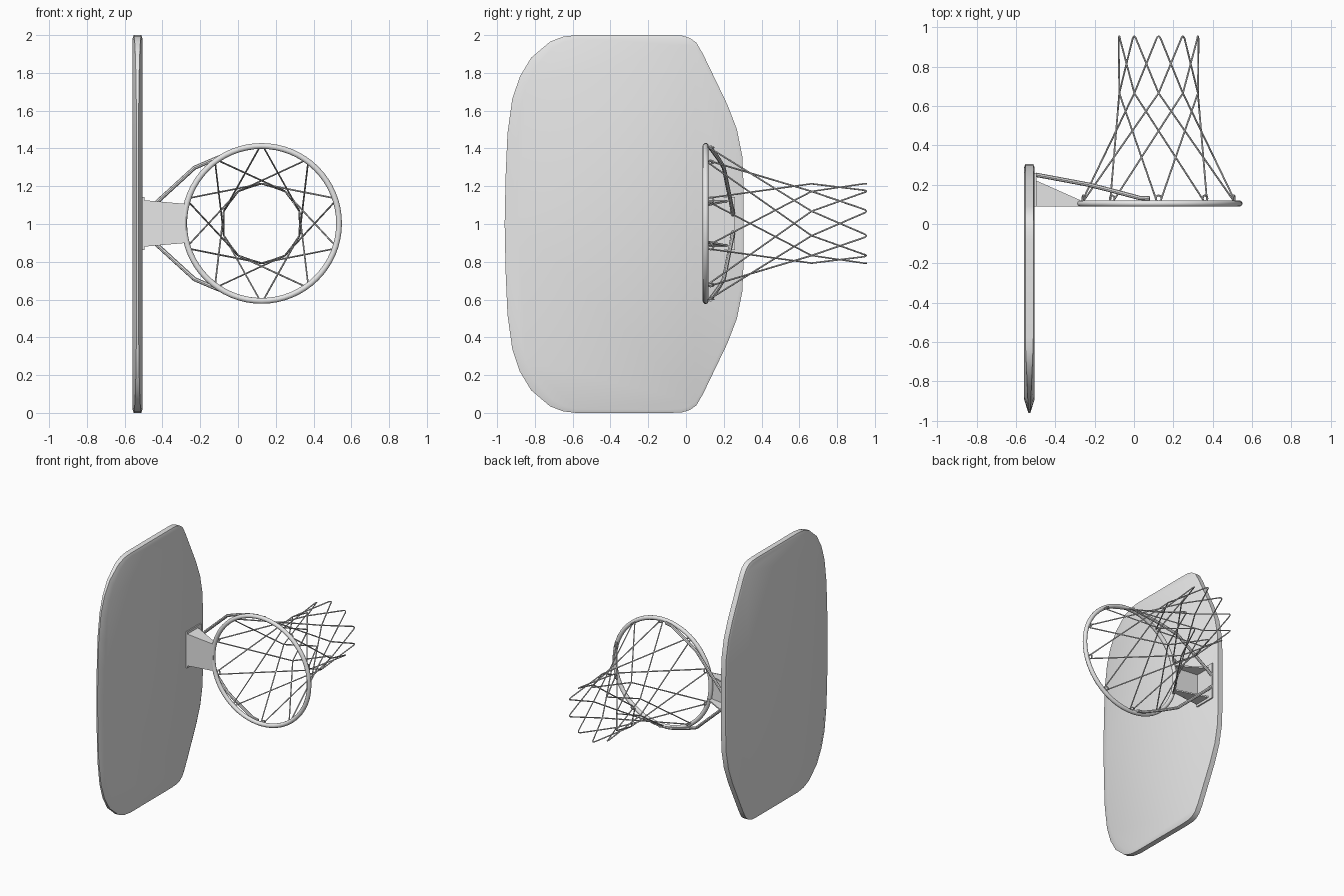
import bpy, bmesh, math
from mathutils import Vector

cube = bpy.data.objects.get("Cube")
if cube:
    bpy.data.objects.remove(cube, do_unlink=True)

grey = bpy.data.materials.new("light_grey")
grey.use_nodes = True
grey.diffuse_color = (0.8, 0.8, 0.8, 1)
grey.node_tree.nodes["Principled BSDF"].inputs["Base Color"].default_value = (0.8, 0.8, 0.8, 1)

HOOP_X, HOOP_Y, MID_Z = 0.125, 0.104, 1.003
HOOP_R, NET_R = 0.41, 0.21


def finish(name, bm):
    bmesh.ops.recalc_face_normals(bm, faces=bm.faces)
    mesh = bpy.data.meshes.new(name)
    bm.to_mesh(mesh)
    bm.free()
    mesh.materials.append(grey)
    obj = bpy.data.objects.new(name, mesh)
    bpy.context.collection.objects.link(obj)
    return obj


def smooth(obj, angle=40):
    bpy.ops.object.select_all(action='DESELECT')
    obj.select_set(True)
    bpy.context.view_layer.objects.active = obj
    bpy.ops.object.shade_smooth_by_angle(angle=math.radians(angle))


def tubes(name, paths, radius, cyclic=False, sides=2):
    """Round rods along point lists, turned into one mesh."""
    curve = bpy.data.curves.new(name, 'CURVE')
    curve.dimensions = '3D'
    curve.bevel_depth = radius
    curve.bevel_resolution = sides
    curve.use_fill_caps = True
    for path in paths:
        spline = curve.splines.new('POLY')
        spline.points.add(len(path) - 1)
        spline.use_cyclic_u = cyclic
        for p, co in zip(spline.points, path):
            p.co = (*co, 1)
    curve.materials.append(grey)
    obj = bpy.data.objects.new(name, curve)
    bpy.context.collection.objects.link(obj)
    bpy.ops.object.select_all(action='DESELECT')
    obj.select_set(True)
    bpy.context.view_layer.objects.active = obj
    bpy.ops.object.convert(target='MESH')
    smooth(obj)
    return obj


def prism(name, outline, z0, z1):
    """Extrude an x-y outline from z0 to z1."""
    bm = bmesh.new()
    face = bm.faces.new([bm.verts.new((x, y, z0)) for x, y in outline])
    new = bmesh.ops.extrude_face_region(bm, geom=[face])["geom"]
    bmesh.ops.translate(bm, vec=(0, 0, z1 - z0),
                        verts=[v for v in new if isinstance(v, bmesh.types.BMVert)])
    return finish(name, bm)


def around(step, radius, y):
    """Point on a circle about the hoop axis, in tenths of a turn from the top."""
    a = step * math.tau / 10
    return Vector((HOOP_X + radius * math.sin(a), y, MID_Z + radius * math.cos(a)))


# Backboard: half outline mirrored in z, with a bevelled rim thinning to -y
half = [(0.305, 0.2), (0.298, 0.36), (0.27, 0.5), (0.22, 0.63), (0.09, 0.9),
        (0.055, 0.96), (0.02, 0.985), (-0.02, 0.997), (-0.08, 1.0), (-0.58, 1.0),
        (-0.65, 0.992), (-0.72, 0.965), (-0.82, 0.88), (-0.88, 0.78), (-0.92, 0.66),
        (-0.945, 0.48), (-0.955, 0.25)]
outline = half + [(-0.96, 0)] + [(y, -z) for y, z in reversed(half)]
bm = bmesh.new()
rings = []
for side, inner in ((-1, True), (-1, False), (1, False), (1, True)):
    ring = []
    for y, z in outline:
        thin = min(1, max(0, (-0.6 - y) / 0.36))
        if inner:
            inset = 0.02 + 0.05 * thin
            to_mid = (Vector((-0.33, 0)) - Vector((y, z))).normalized() * inset
            co = (side * 0.027, y + to_mid.x, z + to_mid.y)
        else:
            co = (side * (0.02 - 0.015 * thin), y, z)
        ring.append(bm.verts.new((co[0] - 0.532, co[1], co[2] + 1)))
    rings.append(ring)
count = len(outline)
for a, b in zip(rings, rings[1:]):
    for i in range(count):
        j = (i + 1) % count
        bm.faces.new((a[i], a[j], b[j], b[i]))
bm.faces.new(rings[0])
bm.faces.new(rings[-1])
smooth(finish("backboard", bm), 30)

# Hoop
tubes("hoop", [[around(i * 10 / 64, HOOP_R, HOOP_Y) for i in range(64)]], 0.016, True, 3)

# Bracket: mounting plate, tapered shelf and two gussets
prism("mounting_plate", [(-0.507, 0.09), (-0.495, 0.09), (-0.495, 0.26), (-0.507, 0.26)],
      MID_Z - 0.14, MID_Z + 0.14)
shelf = prism("bracket_shelf", [(-0.5, 0.09), (-0.275, 0.09), (-0.275, 0.1), (-0.5, 0.1)],
              MID_Z - 0.123, MID_Z + 0.123)
for v in shelf.data.vertices:
    if v.co.x > -0.4:
        v.co.z = MID_Z + (v.co.z - MID_Z) * 0.84
for name, s in (("upper", 1), ("lower", -1)):
    gusset = prism(name + "_gusset", [(-0.5, 0.09), (-0.275, 0.09), (-0.275, 0.122), (-0.5, 0.222)],
                   MID_Z + s * 0.113, MID_Z + s * 0.123)
    for v in gusset.data.vertices:
        if v.co.x > -0.4:
            v.co.z -= s * 0.02

# Bent struts from the plate to the hoop
strut = [(-0.5, 0.25, 0.045), (-0.46, 0.243, 0.085), (-0.23, 0.2, 0.295), (-0.12, 0.172, 0.342),
         (0.0, 0.14, 0.386), (0.03, 0.132, 0.395), (0.08, 0.13, 0.403)]
for name, s in (("upper", 1), ("lower", -1)):
    tubes(name + "_strut", [[(x, y, MID_Z + s * z) for x, y, z in strut]], 0.011)

# Net: each cord runs hoop, crossing, rounded tip, crossing, hoop
cords = []
for k in range(10):
    tip = [around(k + d, NET_R, 0.955 - 2.0 * d * d) for d in (-0.09, -0.05, 0, 0.05, 0.09)]
    cords.append([around(k - 2.95, 0.4, 0.125), around(k - 1, NET_R, 0.665), *tip,
                  around(k + 1, NET_R, 0.665), around(k + 2.95, 0.4, 0.125)])
tubes("net", cords, 0.0045, sides=1)

# Small loops that hold the net on the hoop
loops = []
for k in range(10):
    loops.append([around(k + 0.06 * math.cos(t * math.tau / 8), 0.402,
                         0.13 + 0.016 * math.sin(t * math.tau / 8)) for t in range(8)])
tubes("net_loops", loops, 0.005, True, 1)
